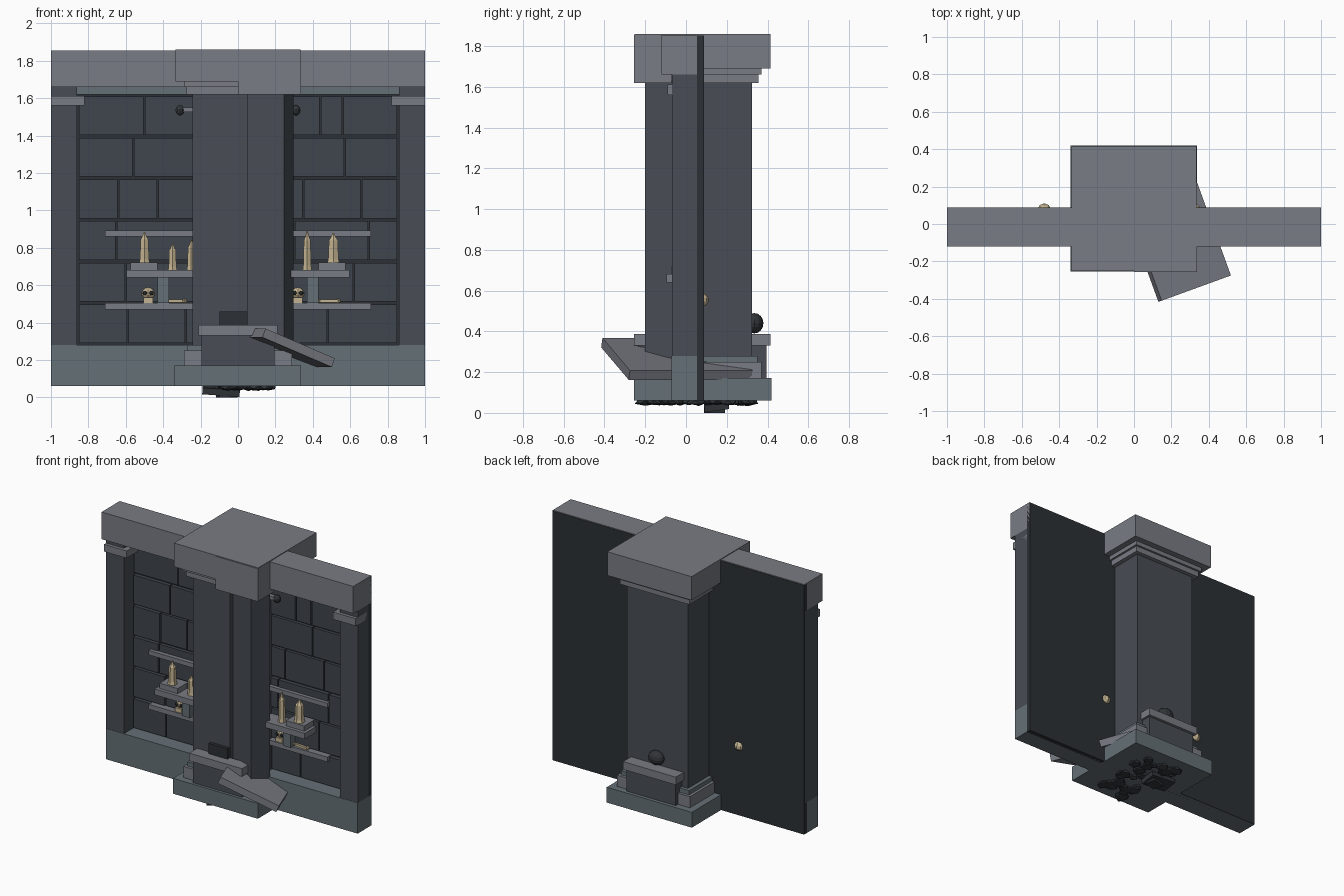
import bpy, bmesh, math, random
from mathutils import Matrix, Vector

if "Cube" in bpy.data.objects:
    bpy.data.objects.remove(bpy.data.objects["Cube"])

random.seed(4)


def mat(name, r, g, b):
    m = bpy.data.materials.new(name)
    m.diffuse_color = (r, g, b, 1)
    m.use_nodes = True
    m.node_tree.nodes["Principled BSDF"].inputs["Base Color"].default_value = m.diffuse_color
    return m


TRIM = mat("pale_stone", .19, .20, .23)
BASE = mat("base_stone", .13, .16, .18)
STONE = mat("dark_stone", .065, .075, .09)
BRICK = mat("brick_stone", .05, .06, .075)
PANEL = mat("shadow_stone", .025, .03, .035)
BONE = mat("bone", .55, .45, .28)
IRON = mat("iron", .03, .035, .04)


def finish(name, bm, m):
    me = bpy.data.meshes.new(name)
    bm.to_mesh(me)
    bm.free()
    me.materials.append(m)
    ob = bpy.data.objects.new(name, me)
    bpy.context.collection.objects.link(ob)
    return ob


def box(name, x, y, z, m):
    """Box from (min, max) ranges on each axis."""
    bm = bmesh.new()
    bmesh.ops.create_cube(bm, size=1)
    for v in bm.verts:
        for i, r in enumerate((x, y, z)):
            v.co[i] = r[0] if v.co[i] < 0 else r[1]
    return finish(name, bm, m)


def turned_box(name, loc, size, rot, m):
    ob = box(name, *[(-s / 2, s / 2) for s in size], m)
    ob.location = loc
    ob.rotation_euler = [math.radians(a) for a in rot]
    return ob


def lathe(name, loc, profile, m, n=6):
    """Stack of tapered segments from (radius, height) pairs."""
    bm = bmesh.new()
    for (r0, z0), (r1, z1) in zip(profile, profile[1:]):
        bmesh.ops.create_cone(bm, cap_ends=True, segments=n, radius1=r0, radius2=r1, depth=z1 - z0,
                              matrix=Matrix.Translation((0, 0, (z0 + z1) / 2)))
    ob = finish(name, bm, m)
    ob.location = loc
    return ob


def ball(name, loc, size, m, u=10, v=7):
    bm = bmesh.new()
    bmesh.ops.create_uvsphere(bm, u_segments=u, v_segments=v, radius=1)
    bmesh.ops.scale(bm, vec=size, verts=bm.verts)
    ob = finish(name, bm, m)
    ob.location = loc
    return ob


def mirrored(r, s):
    return tuple(sorted((r[0] * s, r[1] * s)))


# Wall: back panel, base course, beam
box("back_panel", (-1, 1), (.055, .088), (.06, 1.85), PANEL)
box("wall_base", (-1, 1), (-.07, .085), (.06, .28), BASE)
box("wall_beam", (-1, 1), (-.12, .085), (1.66, 1.855), TRIM)
box("beam_fillet", (-.86, .86), (-.05, .06), (1.62, 1.66), BASE)

# Brick courses, slightly uneven in depth
splits = [(-.59, -.28, .25, .48), (-.6, 0, .62), (-.65, -.2, .3, .7),
          (-.64, -.43, .35, .66), (-.56, .1, .57), (-.5, 0, .44, .56)]
for row, cuts in enumerate(splits):
    z0 = .29 + row * .2225
    edges = (-.855,) + cuts + (.855,)
    for a, b in zip(edges, edges[1:]):
        brick = box("brick", (a + .004, b - .004), (.03 + random.uniform(-.006, .006), .06),
                    (z0, z0 + .207), BRICK)

for s, side in ((-1, "left"), (1, "right")):
    X = lambda a, b: mirrored((a, b), s)
    # End pilasters
    box(side + "_pilaster", X(.86, 1), (-.068, .08), (.28, 1.66), STONE)
    box(side + "_pilaster_cap", X(.82, 1), (-.092, .06), (1.56, 1.612), TRIM)
    # Shelves
    box(side + "_top_shelf", X(.2, .71), (-.0, .06), (.86, .892), TRIM)
    box(side + "_middle_shelf", X(.2, .597), (-.095, .06), (.64, .682), TRIM)
    box(side + "_bottom_shelf", X(.2, .71), (0, .06), (.47, .505), TRIM)
    box(side + "_shelf_riser", X(.43, .575), (-.07, .05), (.682, .72), TRIM)
    box(side + "_shelf_support", X(.37, .43), (-.02, .06), (.505, .64), BASE)
    # Iron hooks beside the pillar
    box(side + "_hook_bar", X(.22, .31), (-.015, .015), (1.525, 1.55), TRIM)
    ball(side + "_hook_ball", (s * .31, 0, 1.535), (.025, .025, .028), IRON)


def candle(x, z, r, h):
    lathe("candle", (x, -.03, z), [(r * 1.15, 0), (r, h * .12), (r * .85, h * .75),
                                 (r * .5, h * .84), (.003, h)], BONE)


# Candles, skulls and loose bones
for c in ((-.5, .72, .028, .165), (-.35, .682, .024, .14), (.37, .682, .024, .21),
          (.51, .72, .032, .16), (-.25, .682, .024, .16)):
    candle(*c)
for x in (-.48, .32):
    ball("skull", (x, .06, .555), (.042, .052, .038), BONE)
    box("skull_jaw", (x - .026, x + .026), (.008, .05), (.505, .535), BONE)
    for e in (-.018, .018):
        ball("eye_socket", (x + e, .013, .558), (.012, .01, .012), IRON, 8, 5)
for x, a in ((-.34, 8), (.48, -6)):
    turned_box("loose_bone", (x, .025, .514), (.11, .016, .016), (0, 0, a), BONE)
    for d in (-.055, .055):
        ball("bone_end", (x + d, .025, .515), (.015, .015, .013), BONE, 6, 5)

# Central pillar, with its broken front corner shifted outwards
box("pillar_left", (-.243, .05), (-.165, .325), (.25, 1.64), STONE)
box("pillar_core", (.05, .243), (-.08, .325), (.25, 1.64), STONE)
a = math.radians(-20)
ux, uy = Vector((math.cos(a), math.sin(a), 0)), Vector((-math.sin(a), math.cos(a), 0))
mid = Vector((.245, -.2, .95)) - ux * .105 + uy * .075
turned_box("pillar_broken_corner", mid, (.21, .15, 1.36), (0, 0, -20), STONE)

# Pillar capital
box("capital_trim_low", (-.275, .275), (-.2, .355), (1.62, 1.665), TRIM)
box("capital_trim_high", (-.29, .29), (-.215, .37), (1.66, 1.695), TRIM)
box("capital", (-.335, .335), (-.25, .415), (1.69, 1.86), TRIM)
box("capital_corner_block", (0, .337), (-.256, -.07), (1.62, 1.857), TRIM)

# Pillar base: plinth, steps, front and back ledges
box("plinth", (-.34, .336), (-.255, .42), (.06, .17), BASE)
box("base_step_low", (-.29, .29), (-.205, .37), (.17, .25), TRIM)
box("base_step_high", (-.27, .27), (-.185, .35), (.25, .28), BASE)
for name, y, yc in (("front", (-.235, -.16), (-.255, -.16)), ("back", (.32, .395), (.325, .415))):
    box(name + "_ledge_block", (-.195, .195), y, (.17, .33), STONE)
    box(name + "_ledge_cap", (-.21, .21), yc, (.33, .386), TRIM)
box("front_niche", (-.1, .05), (-.19, -.15), (.386, .46), PANEL)
ball("iron_ball", (0, .335, .44), (.06, .045, .05), IRON, 12, 8)

# Fallen slab leaning on the plinth
turned_box("fallen_slab", (.215, -.045, .265), (.425, .64, .05), (0, 22, 20), TRIM)

# Broken rubble under the plinth
for i in range(26):
    bm = bmesh.new()
    bmesh.ops.create_icosphere(bm, subdivisions=1, radius=1)
    s = random.uniform(.03, .06)
    for v in bm.verts:
        v.co *= random.uniform(.8, 1.1)
    bmesh.ops.scale(bm, vec=(s, s, .018), verts=bm.verts)
    ob = finish("rubble", bm, IRON)
    ob.location = (random.uniform(-.13, .21), random.uniform(-.2, .32), .053)
turned_box("rubble_slab", (-.09, .15, .035), (.2, .12, .035), (8, 4, 0), IRON)
low = turned_box("rubble_shard", (-.06, .14, .025), (.1, .08, .05), (0, 0, 15), IRON)
